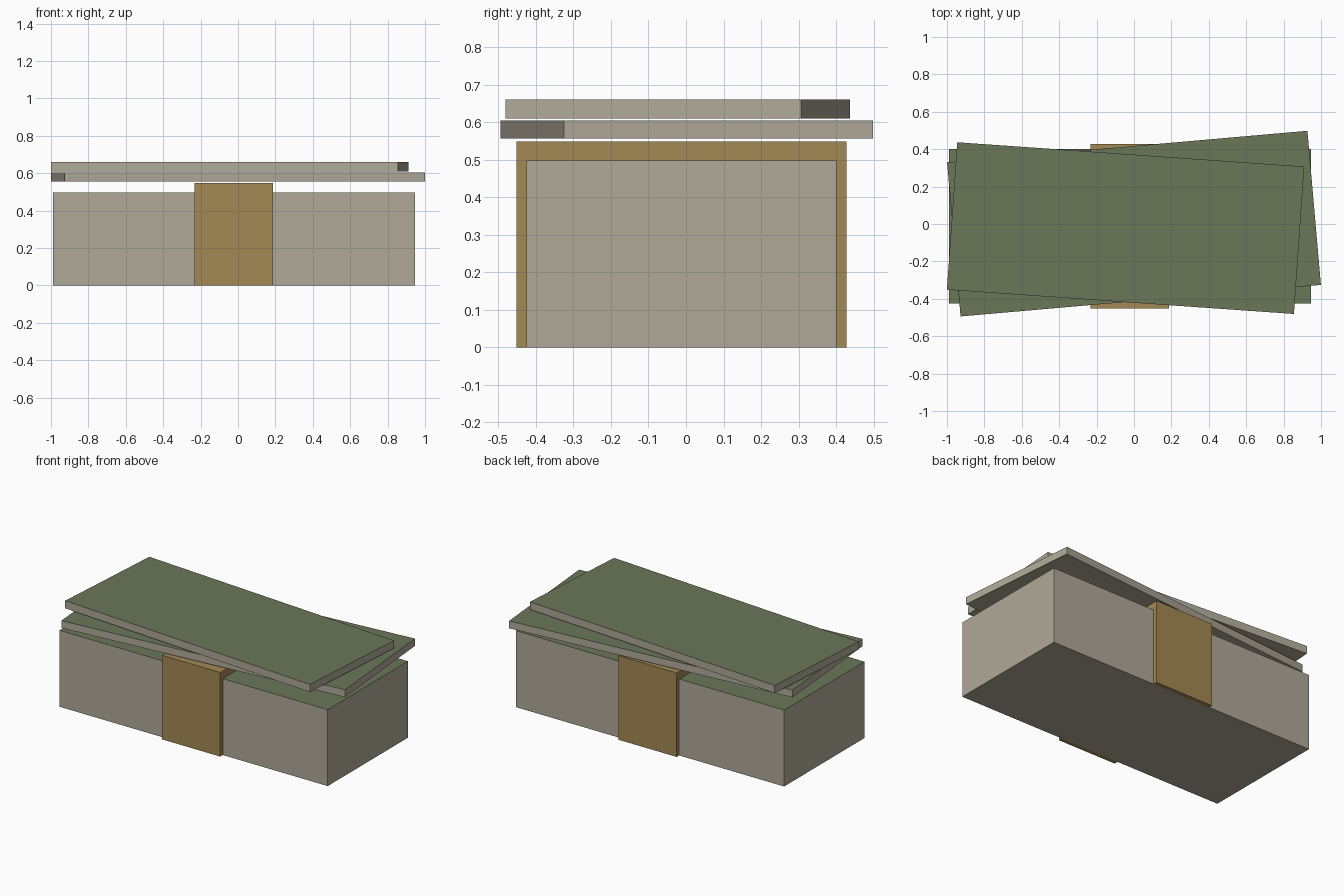
import bpy, bmesh, math

if "Cube" in bpy.data.objects:
    bpy.data.objects.remove(bpy.data.objects["Cube"])


def material(name, srgb):
    mat = bpy.data.materials.new(name)
    lin = [((c / 255 + 0.055) / 1.055) ** 2.4 for c in srgb]
    mat.diffuse_color = (*lin, 1)
    mat.use_nodes = True
    mat.node_tree.nodes["Principled BSDF"].inputs["Base Color"].default_value = mat.diffuse_color
    return mat


paper = material("paper edge", (176, 169, 153))
green = material("printed green", (106, 119, 88))
tan = material("tan band", (163, 137, 83))


def box(name, center, size, mats, angle=0):
    """Box whose upward faces take the last material."""
    bm = bmesh.new()
    bmesh.ops.create_cube(bm, size=1)
    bmesh.ops.scale(bm, vec=size, verts=bm.verts)
    bm.normal_update()
    for f in bm.faces:
        f.material_index = len(mats) - 1 if f.normal.z > 0.5 else 0
    mesh = bpy.data.meshes.new(name)
    bm.to_mesh(mesh)
    bm.free()
    for m in mats:
        mesh.materials.append(m)
    obj = bpy.data.objects.new(name, mesh)
    obj.location = center
    obj.rotation_euler.z = math.radians(angle)
    bpy.context.collection.objects.link(obj)
    return obj


# Thick bundle of notes
box("note_bundle", (-0.022, -0.012, 0.249), (1.934, 0.827, 0.498), [paper, green])
# Band wrapped around the bundle
box("paper_band", (-0.022, -0.012, 0.274), (0.42, 0.879, 0.548), [tan])
# Two loose notes twisted on top
box("lower_note", (0, 0.002, 0.58), (1.934, 0.827, 0.048), [paper, green], 5)
box("upper_note", (-0.045, -0.022, 0.635), (1.86, 0.79, 0.05), [paper, green], -4)
